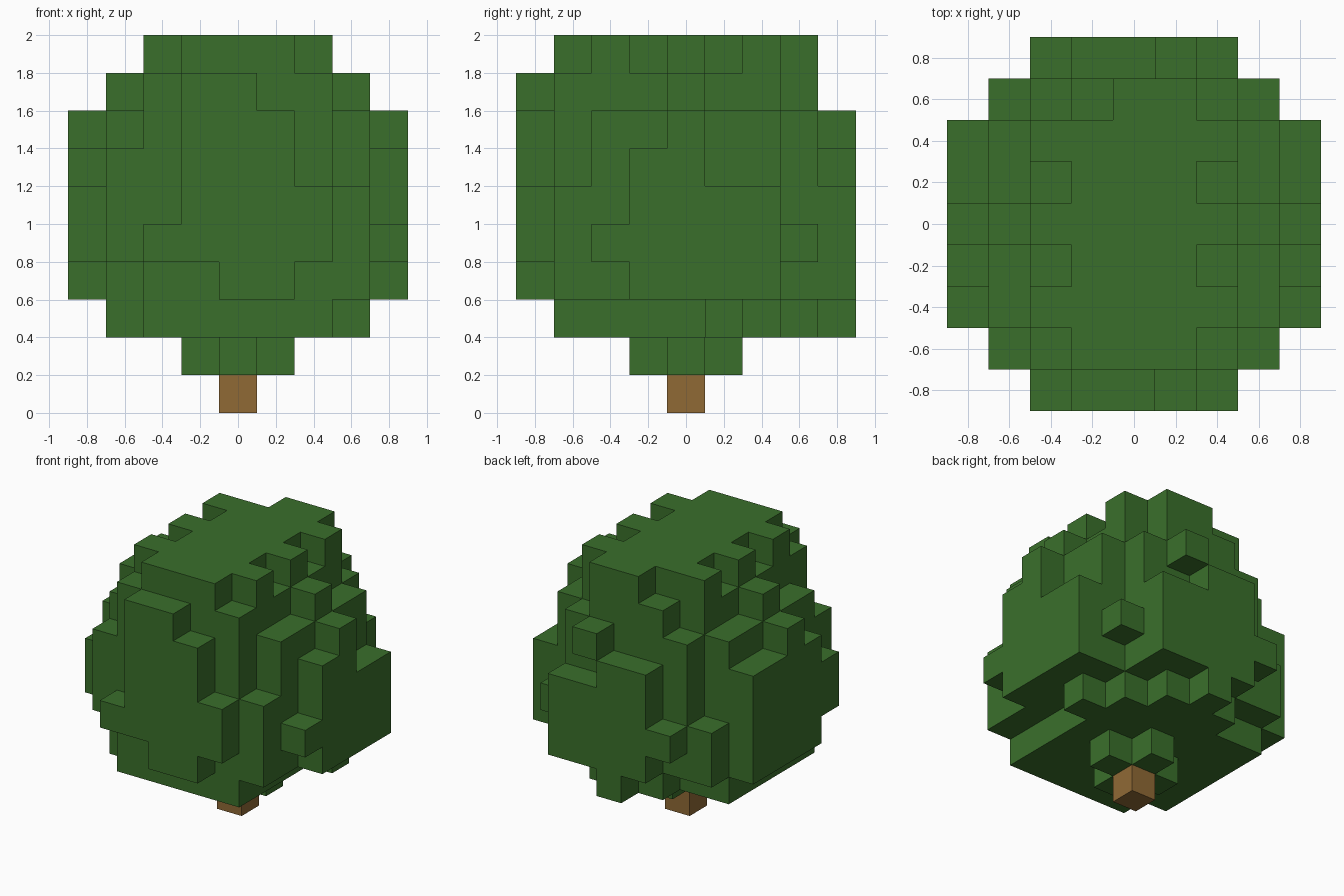
import bpy
import bmesh
from mathutils import Vector

cube = bpy.data.objects.get("Cube")
if cube:
    bpy.data.objects.remove(cube, do_unlink=True)

SIZE = 0.2  # edge of one block


def make_material(name, colour):
    mat = bpy.data.materials.new(name)
    mat.use_nodes = True
    mat.diffuse_color = colour
    mat.node_tree.nodes["Principled BSDF"].inputs["Base Color"].default_value = colour
    return mat


def box(xs, ys, zs):
    """All block cells within inclusive ranges."""
    return {(x, y, z)
            for x in range(xs[0], xs[1] + 1)
            for y in range(ys[0], ys[1] + 1)
            for z in range(zs[0], zs[1] + 1)}


def panel(axis, depth, bottom, spans):
    """One-block-thick shell panel, given by its span on each layer upward."""
    cells = set()
    for layer, span in enumerate(spans, bottom):
        if axis == "x":
            cells |= box((depth, depth), span, (layer, layer))
        else:
            cells |= box(span, (depth, depth), (layer, layer))
    return cells


def build_blocks(name, cells, material):
    """Mesh only the exposed faces of the cells."""
    bm = bmesh.new()
    verts = {}

    def vert(p):
        key = tuple(round(c * 2) for c in p)
        if key not in verts:
            verts[key] = bm.verts.new(p * SIZE)
        return verts[key]

    for cell in sorted(cells):
        centre = Vector(cell) + Vector((0, 0, 0.5))
        for axis in range(3):
            for sign in (-1, 1):
                n = Vector((0, 0, 0))
                n[axis] = sign
                if tuple(int(c + d) for c, d in zip(cell, n)) in cells:
                    continue
                u = Vector((0, 0, 0))
                u[(axis + 1) % 3] = 1
                v = n.cross(u)
                bm.faces.new([vert(centre + (n + a * u + b * v) / 2)
                              for a, b in ((-1, -1), (1, -1), (1, 1), (-1, 1))])
    mesh = bpy.data.meshes.new(name)
    bm.to_mesh(mesh)
    bm.free()
    mesh.materials.append(material)
    obj = bpy.data.objects.new(name, mesh)
    bpy.context.collection.objects.link(obj)
    return obj


leaf_green = make_material("leaf green", (0.042, 0.159, 0.024, 1))
bark_brown = make_material("bark brown", (0.279, 0.144, 0.036, 1))

WIDE, MID, ONE = (-2, 2), (-1, 1), (0, 0)

# Solid heart of the crown, notched along the top edges
crown = box(WIDE, WIDE, (2, 9))
crown -= {(x, y, 9) for x in (-2, 2) for y in (-1, 1)}

# Plus-shaped underside around the trunk
crown |= box(MID, ONE, (1, 1)) | box(ONE, MID, (1, 1))

# Front shell, inner then outer
crown |= panel("y", -3, 2, [WIDE, (-2, 3), (-3, 3), (-3, 3), (-3, 2), WIDE, WIDE, MID])
crown |= panel("y", -4, 3, [(0, 1), WIDE, (-1, 2), MID, MID, (-1, 0)])

# Back shell
crown |= panel("y", 3, 2, [MID, (-3, 2), (-3, 3), WIDE, WIDE, WIDE, MID, (0, 1)])
crown |= panel("y", 4, 2, [ONE, (-1, 2), WIDE, (-1, 2), (-1, 0), (1, 1)])

# Left shell
crown |= panel("x", 3, 2, [(1, 1)] + [WIDE] * 5 + [ONE])
crown |= panel("x", 4, 3, [(-1, 2), WIDE, (-1, 2), (-1, 0), ONE])

# Right shell
crown |= panel("x", -3, 2, [WIDE] * 6 + [ONE])
crown |= panel("x", -4, 3, [(-1, 2), WIDE, WIDE, (-1, 2), ONE])

build_blocks("leaf_crown", crown, leaf_green)
build_blocks("trunk", box(ONE, ONE, (0, 0)), bark_brown)
